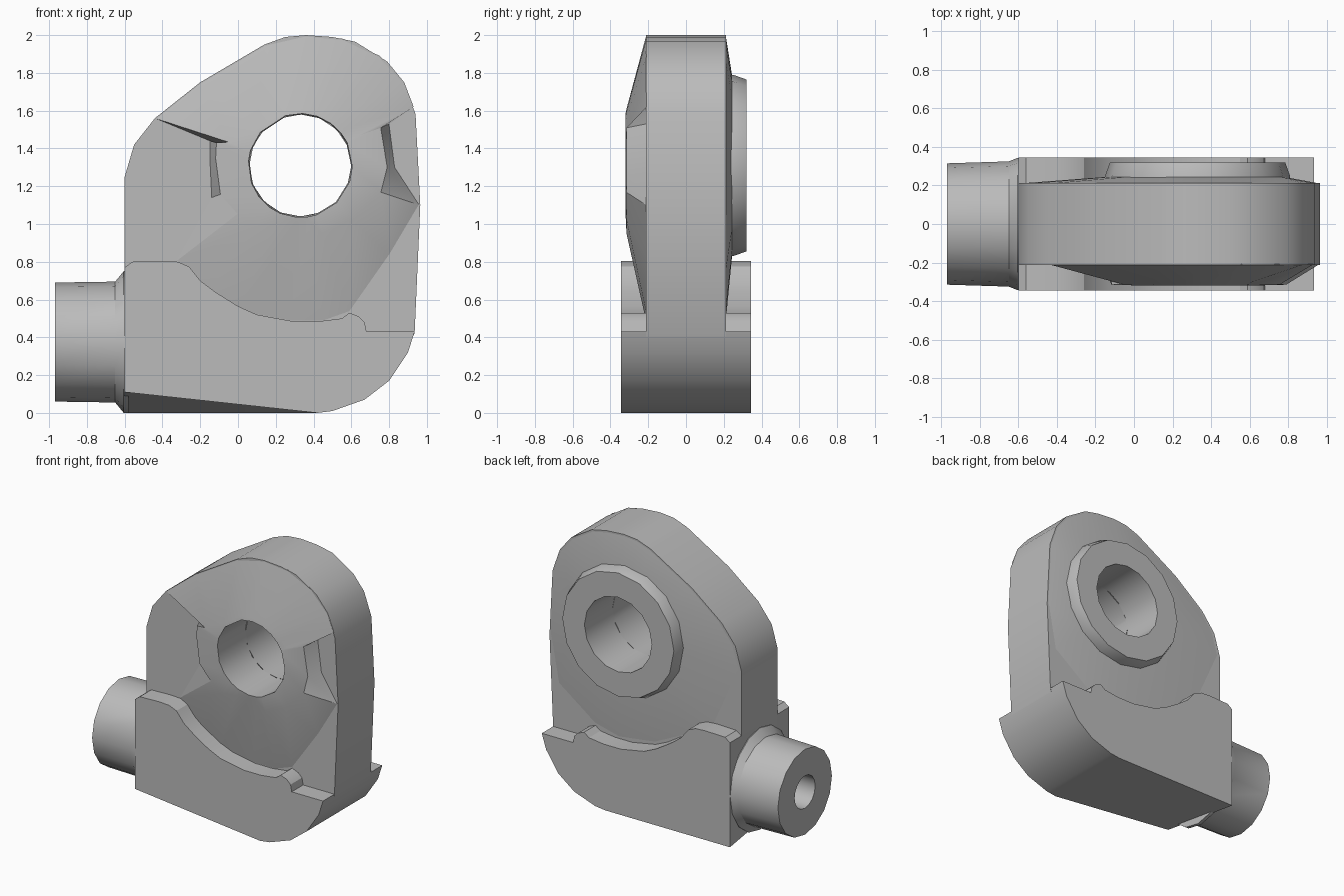
import bpy, bmesh
from math import sin, cos, tau, hypot

cube = bpy.data.objects.get("Cube")
if cube:
    bpy.data.objects.remove(cube)

grey = bpy.data.materials.new("plain_grey")
grey.use_nodes = True
colour = (0.5, 0.5, 0.5, 1)
grey.diffuse_color = colour
grey.node_tree.nodes["Principled BSDF"].inputs["Base Color"].default_value = colour

BORE_X, BORE_Z = 0.33, 1.31


def finish(name, bm):
    bmesh.ops.recalc_face_normals(bm, faces=bm.faces)
    mesh = bpy.data.meshes.new(name)
    bm.to_mesh(mesh)
    bm.free()
    obj = bpy.data.objects.new(name, mesh)
    bpy.context.collection.objects.link(obj)
    mesh.materials.append(grey)
    return obj


def smooth(obj):
    bpy.ops.object.select_all(action='DESELECT')
    obj.select_set(True)
    bpy.context.view_layer.objects.active = obj
    bpy.ops.object.shade_smooth_by_angle(angle=0.5)


def loft(name, rings):
    """Closed ring-shaped solid: the last ring joins back to the first."""
    bm = bmesh.new()
    loops = [[bm.verts.new(p) for p in ring] for ring in rings]
    for a, b in zip(loops, loops[1:] + loops[:1]):
        for i in range(len(a)):
            j = (i + 1) % len(a)
            bm.faces.new((a[i], a[j], b[j], b[i]))
    return finish(name, bm)


def prism(name, profile, half, corner_lift=0):
    """Extrude an x-z profile through y; the first front corner may be raised."""
    bm = bmesh.new()
    front = [bm.verts.new((x, -half, z)) for x, z in profile]
    back = [bm.verts.new((x, half, z)) for x, z in profile]
    front[0].co.z += corner_lift
    bm.faces.new(front)
    bm.faces.new(back)
    for i in range(len(front)):
        j = (i + 1) % len(front)
        bm.faces.new((front[i], front[j], back[j], back[i]))
    return finish(name, bm)


def ray(x, z, radius, y):
    """Point at a radius from the bore axis, towards x, z."""
    dx, dz = x - BORE_X, z - BORE_Z
    d = hypot(dx, dz)
    return (BORE_X + dx / d * radius, y, BORE_Z + dz / d * radius)


# Rounded upright plate
body_outline = [(-.6, .1), (-.6, 1.25), (-.55, 1.42), (-.44, 1.56), (-.2, 1.75),
                (.14, 1.95), (.25, 1.99), (.36, 2), (.5, 1.99), (.62, 1.965),
                (.79, 1.86), (.88, 1.75), (.94, 1.58), (.965, 1.1), (.935, .42),
                (.8, .17), (.5, .05)]
body = prism("upright_body", body_outline, .212)

# Bore cutter
bpy.ops.mesh.primitive_cylinder_add(vertices=24, radius=.285, depth=2,
                                    location=(BORE_X, 0, BORE_Z), rotation=(tau / 4, 0, 0))
cutter = bpy.context.object
cutter.name = "bore_cutter"
cutter.hide_render = True
cutter.hide_set(True)
cut = body.modifiers.new("bore", 'BOOLEAN')
cut.object = cutter
cut.solver = 'EXACT'

# Thick scooped base
base_outline = [(-.6, 0), (.42, 0), (.5, .01), (.67, .07), (.8, .17), (.9, .32),
                (.935, .43), (.68, .43), (.67, .48), (.64, .51), (.59, .53),
                (.55, .5), (.43, .485), (.29, .485), (.1, .52), (0, .565),
                (-.12, .64), (-.2, .7), (-.26, .775), (-.32, .8), (-.4, .805),
                (-.56, .8), (-.6, .77)]
base = prism("scooped_base", base_outline, .345, .11)

# Front hub: sloped towards the rim, stepped at both sides (x, z, crest radius)
front_rim = [(.96, 1.1, .45), (.83, 1.3, .46), (.8, 1.53, .47), (.93, 1.62, .33),
             (.88, 1.75, .31), (.75, 1.89, .3), (.56, 1.98, .3), (.36, 2, .3),
             (.14, 1.95, .3), (-.2, 1.75, .3), (-.44, 1.56, .4), (-.15, 1.44, .46),
             (-.15, 1.35, .45), (-.14, 1.14, .45), (-.33, .8, .42), (-.17, .62, .4),
             (0, .53, .33), (.27, .48, .3), (.45, .48, .3), (.59, .53, .38),
             (.8, .83, .4)]
front_hub = loft("front_hub", [
    [(x, -.21, z) for x, z, r in front_rim],
    [ray(x, z, r, -.315) for x, z, r in front_rim],
    [ray(x, z, .275, -.32) for x, z, r in front_rim],
    [ray(x, z, .27, 0) for x, z, r in front_rim]])

# Back hub: shallow slope up to a chamfered round boss
back_rim = [(x, z) for x, z in body_outline if z > .5]
back_rim += [(.9, .75), (.6, .53), (.4, .48), (.1, .52), (-.17, .65), (-.4, .8)]
sides = 16
angles = [tau * i / sides for i in range(sides)]
circle = [(BORE_X + cos(a), BORE_Z + sin(a)) for a in angles]
slope = loft("back_slope", [
    [(x, .21, z) for x, z in back_rim],
    [ray(x, z, .47, .245) for x, z in back_rim],
    [ray(x, z, .3, .245) for x, z in back_rim],
    [ray(x, z, .3, .2) for x, z in back_rim]])
boss = loft("back_boss", [
    [ray(x, z, r, y) for x, z in circle]
    for r, y in [(.48, .2), (.48, .25), (.455, .32), (.275, .32), (.27, 0)]])

# Hollow side spigot with flared root (x, y radius, z radius)
spigot = loft("side_spigot", [
    [(x, ry * cos(a), .375 + rz * sin(a)) for a in angles]
    for x, ry, rz in [(-.58, .343, .375), (-.605, .343, .375), (-.65, .325, .32),
                      (-.97, .315, .315), (-.97, .12, .12), (-.58, .12, .12)]])

for part in (body, base, front_hub, slope, boss, spigot):
    smooth(part)
